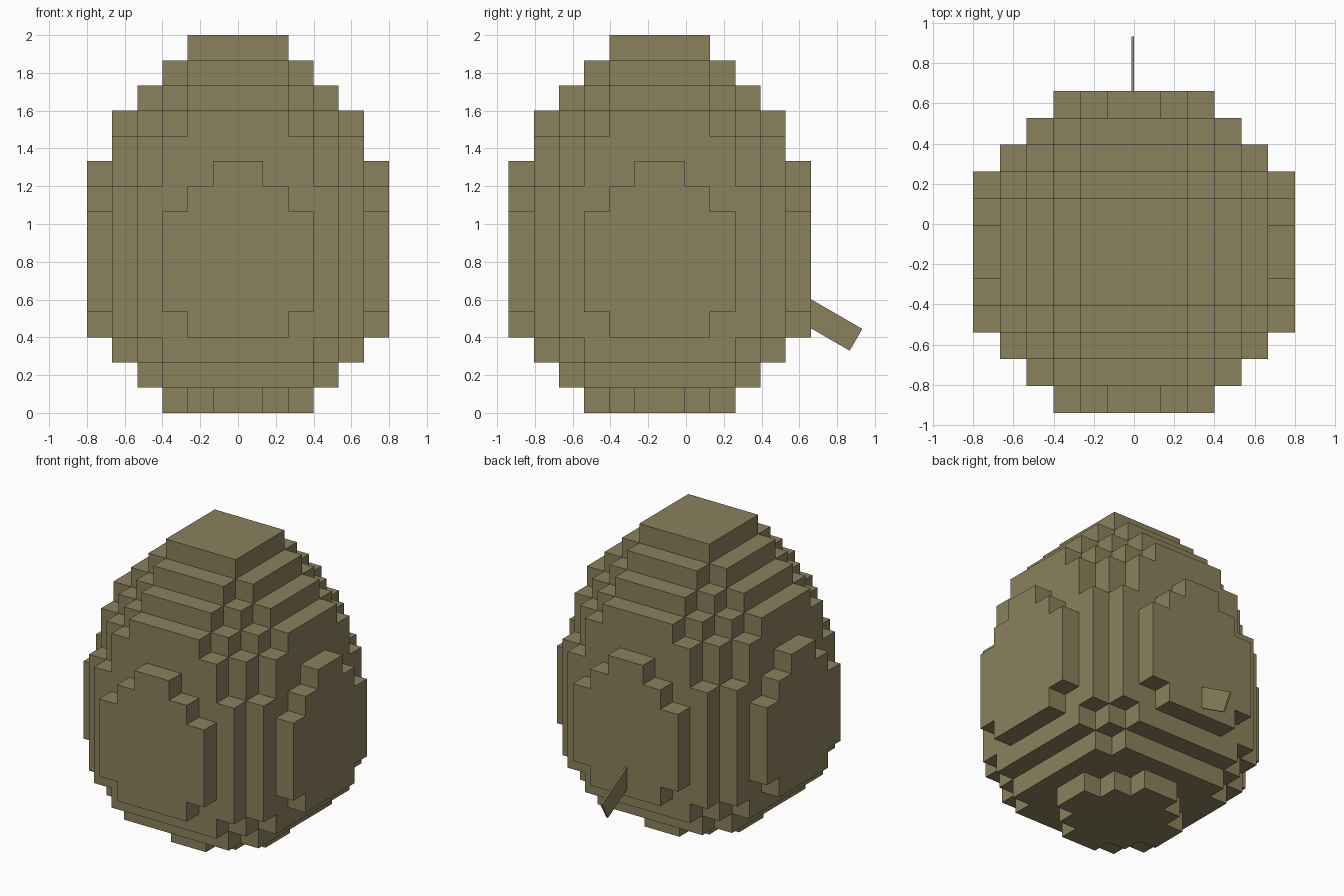
import bpy, bmesh, math
from mathutils import Vector, Matrix

cube = bpy.data.objects.get("Cube")
if cube:
    bpy.data.objects.remove(cube, do_unlink=True)

U = 2 / 15                        # edge of one block
CENTRE_Y = -0.139                 # the body sits forward of the tail

# Half-widths of each layer, one digit per block row counted from the middle
LAYERS = ["321", "4443", "55543", "665542"] + ["666543"] * 4 + [
    "665542", "655431", "55543", "55432", "4432", "332", "22"]

olive = bpy.data.materials.new("olive_brown")
olive.use_nodes = True
colour = (0.258, 0.219, 0.109, 1)
olive.diffuse_color = colour
olive.node_tree.nodes["Principled BSDF"].inputs["Base Color"].default_value = colour


def add_object(name, bm):
    mesh = bpy.data.meshes.new(name)
    bm.to_mesh(mesh)
    bm.free()
    mesh.materials.append(olive)
    obj = bpy.data.objects.new(name, mesh)
    bpy.context.collection.objects.link(obj)
    return obj


# Stepped egg body: gather the filled blocks of every layer
filled = set()
for k, rows in enumerate(LAYERS):
    for r, width in enumerate(rows):
        for y in (r, -r - 1):
            for x in range(-int(width), int(width)):
                filled.add((x, y, k))

# Keep only the block sides that touch the open air
bm = bmesh.new()
corners = {}


def corner(p):
    key = tuple(round(c) for c in p)
    if key not in corners:
        corners[key] = bm.verts.new(Vector(key) * U)
    return corners[key]


for cell in sorted(filled):
    middle = Vector(cell) + Vector((0.5, 0.5, 0.5))
    for axis in range(3):
        for sign in (-1, 1):
            n = Vector((0, 0, 0))
            n[axis] = sign
            if tuple(int(c + d) for c, d in zip(cell, n)) in filled:
                continue
            a = Vector((0, 0, 0))
            a[(axis + 1) % 3] = 0.5
            b = n.cross(a)
            face = middle + n / 2
            bm.faces.new([corner(face + s * a + t * b)
                          for s, t in ((1, 1), (-1, 1), (-1, -1), (1, -1))])

# Merge flat neighbouring sides into clean faces
bmesh.ops.dissolve_limit(bm, angle_limit=math.radians(1),
                         verts=bm.verts[:], edges=bm.edges[:])
body = add_object("egg_body", bm)
body.location.y = CENTRE_Y

# Thin tail strip slanting down from the back
bm = bmesh.new()
bmesh.ops.create_cube(bm, size=1)
bmesh.ops.scale(bm, vec=(0.0125, 3 * U, U), verts=bm.verts)
bmesh.ops.translate(bm, vec=(0, -1.5 * U, 0), verts=bm.verts)
bmesh.ops.rotate(bm, matrix=Matrix.Rotation(math.radians(-30), 3, "X"),
                 verts=bm.verts)
tail = add_object("tail", bm)
tail.location = (-0.0065, 0.9, 0.387)
